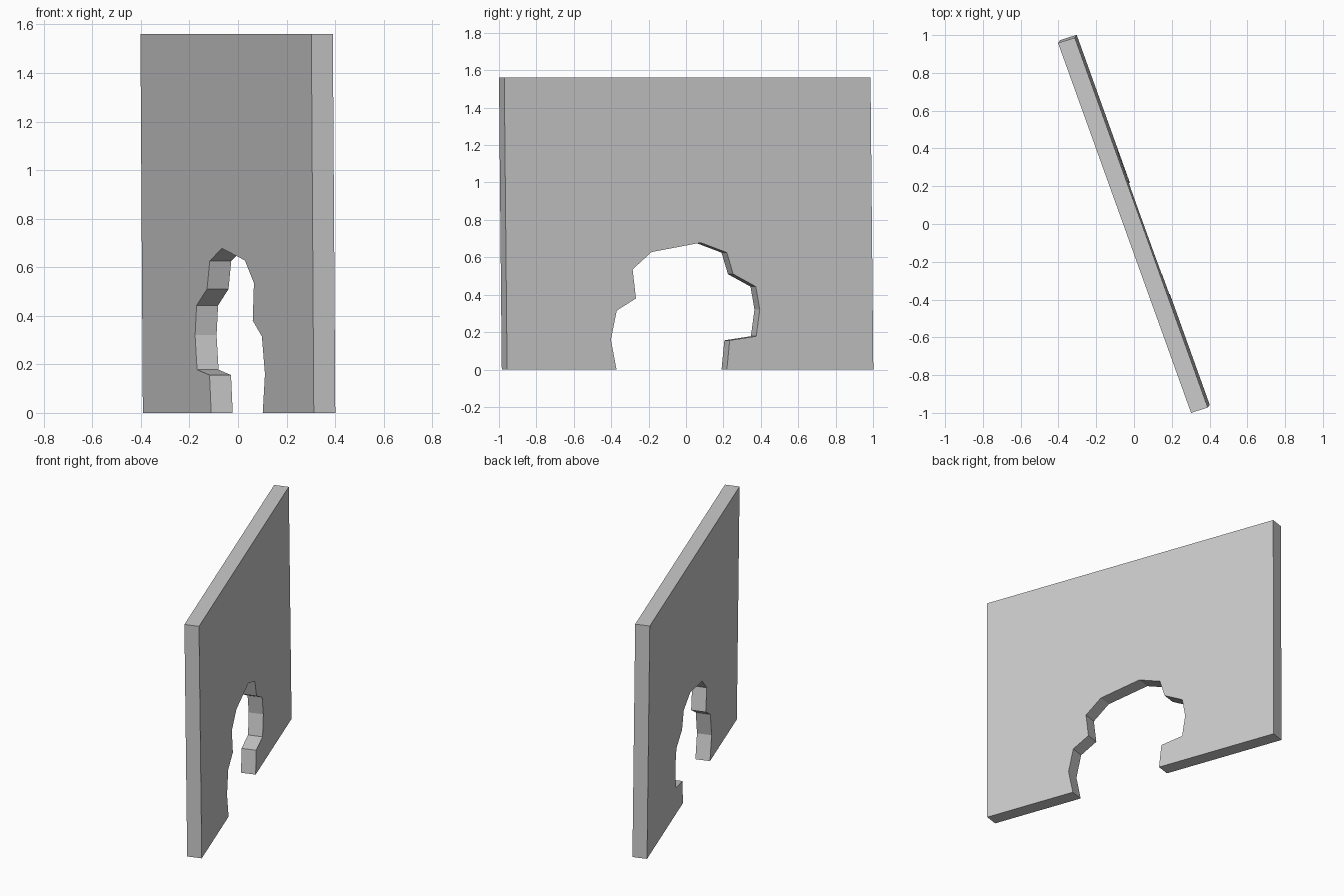
import bpy, bmesh
from mathutils import Vector

if "Cube" in bpy.data.objects:
    bpy.data.objects.remove(bpy.data.objects["Cube"])

HEIGHT = 1.56
THICKNESS = Vector((0.0885, 0.0285, 0.0))


def on_face(y, z):
    """Place a (y, z) outline point on the slanted, slightly leaning wall face."""
    return Vector((-0.042 - 0.3596 * y - 0.0099 * z, y, z))


# Wall corners, then the broken opening running up and over from the far foot
wall = [(-0.985, 0), (-1.0, HEIGHT), (0.958, HEIGHT), (0.973, 0)]
opening = [
    (0.19, 0), (0.205, 0.156), (0.347, 0.178), (0.366, 0.32), (0.345, 0.443),
    (0.224, 0.51), (0.19, 0.625), (0.05, 0.678), (-0.213, 0.628),
    (-0.314, 0.535), (-0.296, 0.38), (-0.399, 0.315), (-0.43, 0.16), (-0.40, 0),
]

# Broken wall slab: one outline pushed through to the other side
bm = bmesh.new()
face = bm.faces.new([bm.verts.new(on_face(y, z)) for y, z in wall + opening])
result = bmesh.ops.extrude_face_region(bm, geom=[face], use_keep_orig=True)
moved = [g for g in result["geom"] if isinstance(g, bmesh.types.BMVert)]
bmesh.ops.translate(bm, verts=moved, vec=THICKNESS)
bmesh.ops.recalc_face_normals(bm, faces=bm.faces[:])

mesh = bpy.data.meshes.new("broken_wall")
bm.to_mesh(mesh)
bm.free()
bpy.context.collection.objects.link(bpy.data.objects.new("broken_wall", mesh))
